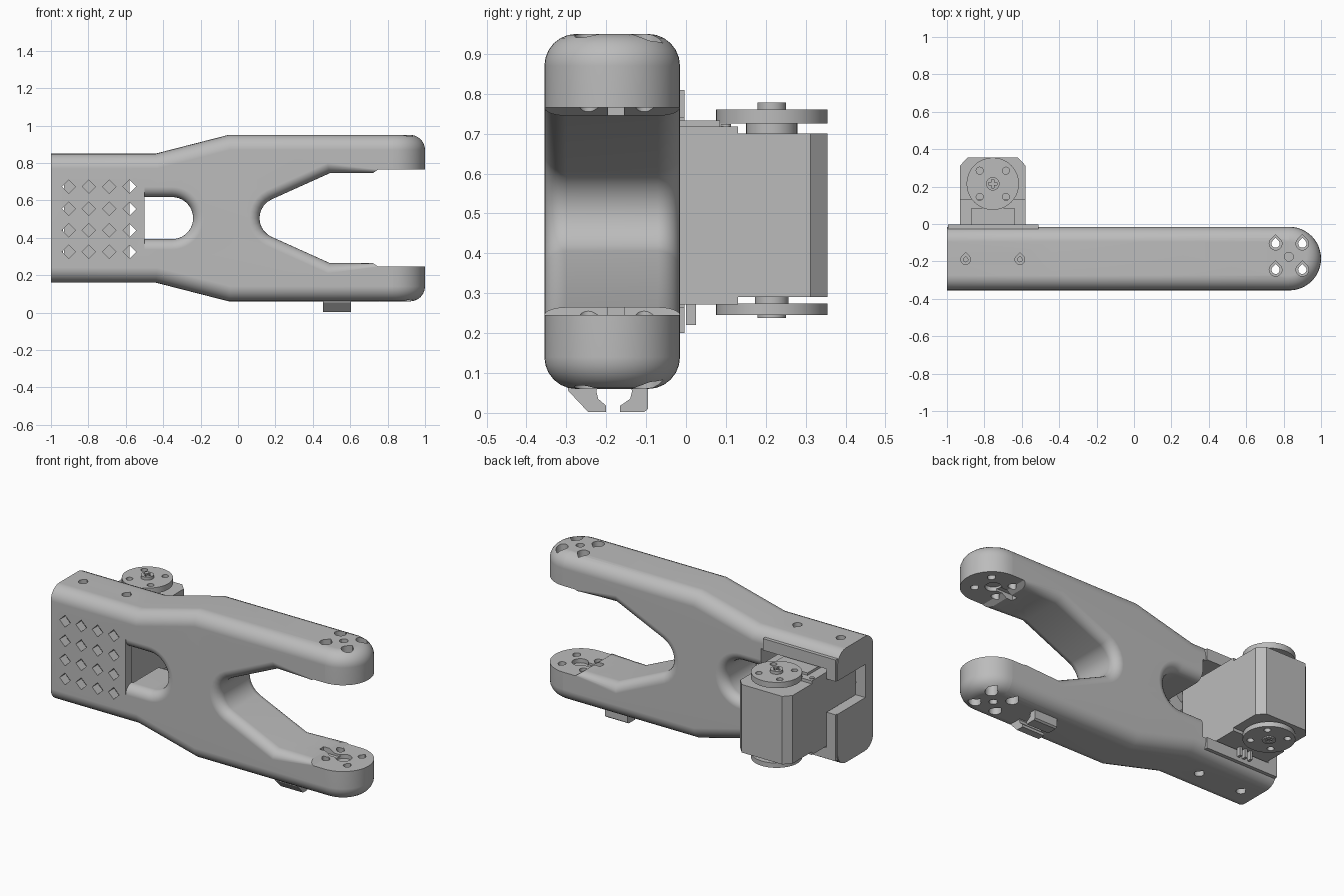
import bpy, bmesh
from math import sin, cos, radians, sqrt

cube = bpy.data.objects.get("Cube")
if cube:
    bpy.data.objects.remove(cube)

grey = bpy.data.materials.new("plain grey")
grey.use_nodes = True
grey.diffuse_color = (0.5, 0.5, 0.5, 1)
grey.node_tree.nodes["Principled BSDF"].inputs["Base Color"].default_value = (0.5, 0.5, 0.5, 1)

MID = 0.505                 # height of the mirror plane
FRONT, BACK = -0.355, -0.015
TIP_X, TIP_Y, TIP_R = 0.83, -0.185, 0.17
ROUND = 0.08


def place(axis, u, v, w):
    return {"x": (w, u, v), "y": (u, w, v), "z": (u, v, w)}[axis]


def loft(name, rings):
    """Skin a stack of equal-length closed loops and cap both ends."""
    bm = bmesh.new()
    loops = [[bm.verts.new(p) for p in ring] for ring in rings]
    n = len(loops[0])
    for a, b in zip(loops, loops[1:]):
        for i in range(n):
            j = (i + 1) % n
            bm.faces.new((a[i], a[j], b[j], b[i]))
    bm.faces.new(loops[0])
    bm.faces.new(loops[-1])
    bmesh.ops.recalc_face_normals(bm, faces=bm.faces)
    mesh = bpy.data.meshes.new(name)
    bm.to_mesh(mesh)
    bm.free()
    mesh.materials.append(grey)
    ob = bpy.data.objects.new(name, mesh)
    bpy.context.collection.objects.link(ob)
    return ob


def prism(name, pts, axis, a, b):
    return loft(name, [[place(axis, u, v, w) for u, v in pts] for w in (a, b)])


def box(name, x0, x1, y0, y1, z0, z1):
    return prism(name, [(x0, y0), (x1, y0), (x1, y1), (x0, y1)], "z", z0, z1)


def arc(cx, cy, r, start, end, n):
    angles = [radians(start + (end - start) * i / n) for i in range(n + 1)]
    return [(cx + r * cos(t), cy + r * sin(t)) for t in angles]


def cylinder(name, cx, cy, r, z0, z1, n=32):
    return prism(name, arc(cx, cy, r, 0, 360, n)[:-1], "z", z0, z1)


def teardrop(cx, cy, r, n=24):
    """Circle with a right-angled point towards the back."""
    pts = []
    for x, y in arc(0, 0, 1, 0, 360, n)[:-1]:
        k = sqrt(2) / (abs(x) + y) if y >= 0.7 else 1
        pts.append((cx + r * k * x, cy + r * k * y))
    return pts


def stepped_hole(cx, cy, wide, narrow, levels):
    rings = [(wide, levels[0]), (wide, levels[1]), (narrow, levels[1]), (narrow, levels[2])]
    return loft("hole_cutter", [[(x, y, z) for x, y in teardrop(cx, cy, r)] for r, z in rings])


def cut(ob, cutters):
    bpy.context.view_layer.objects.active = ob
    for c in cutters:
        mod = ob.modifiers.new("cut", "BOOLEAN")
        mod.operation, mod.solver, mod.object = "DIFFERENCE", "EXACT", c
        bpy.ops.object.modifier_apply(modifier=mod.name)


def smooth(ob):
    bpy.ops.object.select_all(action="DESELECT")
    ob.select_set(True)
    bpy.context.view_layer.objects.active = ob
    bpy.ops.object.shade_smooth_by_angle(angle=radians(30))
    ob.modifiers.new("normals", "WEIGHTED_NORMAL").keep_sharp = True


def flip(z, side):
    """Lower height to either arm."""
    return z if side < 0 else 2 * MID - z


# Forked frame: mirrored outline, extruded, rims rounded
lower = [(-1, 0.16), (-0.44, 0.16), (-0.05, 0.06), (TIP_X, 0.06), (TIP_X, 0.245),
         (0.75, 0.245), (0.72, 0.265), (0.49, 0.265)]
throat = arc(0.225, MID, 0.11, 244, 116, 10)
upper = [(x, 2 * MID - z) for x, z in reversed(lower)]
frame = prism("forked_frame", lower + throat + upper, "y", FRONT, BACK)

bm = bmesh.new()
bm.from_mesh(frame.data)


def round_rims(test, radius):
    edges = [e for e in bm.edges if abs(e.verts[0].co.y - e.verts[1].co.y) < 0.001
             and test([v.co for v in e.verts])]
    bmesh.ops.bevel(bm, geom=edges, offset=radius, segments=6, profile=0.5,
                    affect="EDGES", clamp_overlap=False)


round_rims(lambda c: all(p.z < 0.2 for p in c) or all(p.z > 0.8 for p in c), ROUND)
round_rims(lambda c: all(0.1 < p.x < 0.73 and 0.26 < p.z < 0.75 for p in c), 0.055)
bm.to_mesh(frame.data)
bm.free()

# Rounded arm tips: half discs with a rolled outer edge
tips = {}
for side, label in ((-1, "lower"), (1, "upper")):
    rings = [(TIP_R, 0.245)] + [(TIP_R - ROUND + ROUND * cos(radians(t)),
                                0.06 + ROUND - ROUND * sin(radians(t))) for t in range(0, 91, 15)]
    tips[side] = loft(label + "_arm_tip", [[(x, y, flip(z, side)) for x, y in
                      arc(TIP_X, TIP_Y, r, -90, 90, 24)] for r, z in rings])

# Raised rim behind the servo bay
rim = box("servo_bay_rim", -0.995, -0.51, -0.1, -0.004, 0.2, 0.81)

# Flared round-ended opening
R = 0.055
steps = [-0.01] + [R * (1 - cos(radians(t))) for t in range(0, 91, 15)]
levels = [(FRONT + d, d) for d in steps] + [(BACK - d, d) for d in reversed(steps)]
rings = []
for y, d in levels:
    r = 0.1125 + R - sqrt(R * R - (R - max(d, 0)) ** 2)
    outline = [(-0.5, MID - r)] + arc(-0.3525, MID, r, -90, 90, 20) + [(-0.5, MID + r)]
    rings.append([(x, y, z) for x, z in outline])
opening = loft("opening_cutter", rings)

# Servo bay and its end notch
bay = box("bay_cutter", -0.935, -0.49, -0.3, 0.1, 0.265, 0.74)
notch = box("notch_cutter", -1.1, -0.9, -0.28, 0.1, 0.48, 0.68)

# Diamond vent grid
diamonds = []
for x in (-0.905, -0.797, -0.688, -0.58):
    for z in (0.325, 0.44, 0.555, 0.673):
        d = 0.036
        diamonds.append(prism("vent_cutter", [(x - d, z), (x, z - d), (x + d, z), (x, z + d)],
                              "y", -0.4, -0.27))

# Screw holes in the bay walls, bolt holes and horn grooves in the arm tips
wall_holes, arm_cutters = [], {}
for side in (-1, 1):
    for x in (-0.9, -0.61):
        wall_holes.append(stepped_hole(x, -0.19, 0.026, 0.012,
                                       [flip(z, side) for z in (0.1, 0.21, 0.29)]))
    z = [flip(h, side) for h in (0.0, 0.19, 0.3)]
    arm_cutters[side] = [stepped_hole(x, y, 0.034, 0.022, z)
                         for x in (0.757, 0.9) for y in (-0.105, -0.245)]
    arm_cutters[side] += [
        cylinder("centre_cutter", 0.828, -0.175, 0.024, flip(0.0, side), flip(0.17, side), 12),
        cylinder("hub_cutter", 0.828, -0.175, 0.045, flip(0.22, side), flip(0.3, side)),
        box("groove_cutter", 0.68, 0.828, -0.195, -0.155,
            min(flip(0.232, side), flip(0.3, side)), max(flip(0.232, side), flip(0.3, side)))]

both_arms = arm_cutters[-1] + arm_cutters[1]
cut(frame, [opening, bay, notch] + diamonds + wall_holes + both_arms)
cut(rim, [bay, notch])
for side in tips:
    cut(tips[side], arm_cutters[side])
used = [opening, bay, notch] + diamonds + wall_holes + both_arms

# Cable clip under the lower arm
back_hook = [(-0.095, 0.08), (-0.095, 0.01), (-0.105, 0.002), (-0.165, 0.002),
             (-0.165, 0.018), (-0.14, 0.035), (-0.135, 0.055), (-0.145, 0.08)]
front_hook = [(-0.3, 0.08), (-0.295, 0.055), (-0.245, 0.002), (-0.2, 0.002),
              (-0.2, 0.018), (-0.22, 0.035), (-0.225, 0.055), (-0.215, 0.08)]
for name, pts in (("clip_hook_back", back_hook), ("clip_hook_front", front_hook)):
    prism(name, pts, "x", 0.455, 0.605)

# Servo: main case, mounting section, gear cap, connector
X0, X1, CX, CY = -0.93, -0.58, -0.755, 0.215
prism("servo_case", [(X0, 0), (X1, 0), (X1, 0.312), (X1 - 0.04, 0.355),
                     (X0 + 0.04, 0.355), (X0, 0.312)], "z", 0.29, 0.70)
box("servo_base", X0, X1, -0.29, 0.13, 0.272, 0.718)
box("servo_gear_cap", X0 + 0.06, X1 - 0.06, -0.2, 0.085, 0.7, 0.733)
for i in range(3):
    x = -0.8 + 0.035 * i
    box("connector_pin", x, x + 0.015, 0.0, 0.025, 0.22, 0.29)
for x in (X0 + 0.02, X1 - 0.02):
    cylinder("case_screw", x, 0.1, 0.013, 0.7, 0.724, 12)

# Servo horns: disc, hub and screw on each end
horns = (("upper", 0.725, 0.76, 0.69, 0.778, 0.064), ("lower", 0.245, 0.274, 0.3, 0.238, 0.042))
for label, z0, z1, inner, outer, hub_r in horns:
    disc = cylinder(label + "_horn_disc", CX, CY, 0.14, z0, z1, 48)
    holes = [cylinder("horn_hole_cutter", CX + sx * 0.07, CY + sy * 0.07, 0.019,
                      z0 - 0.1, z1 + 0.1, 16) for sx in (-1, 1) for sy in (-1, 1)]
    cut(disc, holes)
    hub = cylinder(label + "_horn_hub", CX, CY, hub_r, min(inner, z0), max(inner, z1 - 0.01))
    screw = cylinder(label + "_horn_screw", CX, CY, 0.036, min(outer, z0 + 0.01), max(outer, z1 - 0.01))
    cross = [box("cross_cutter", CX - a, CX + a, CY - b, CY + b, outer - 0.012, outer + 0.012)
             for a, b in ((0.022, 0.006), (0.006, 0.022))]
    cut(screw, cross)
    used += holes + cross
    for ob in (disc, hub, screw):
        smooth(ob)

for c in used:
    bpy.data.objects.remove(c)
for ob in [frame, *tips.values()]:
    smooth(ob)
